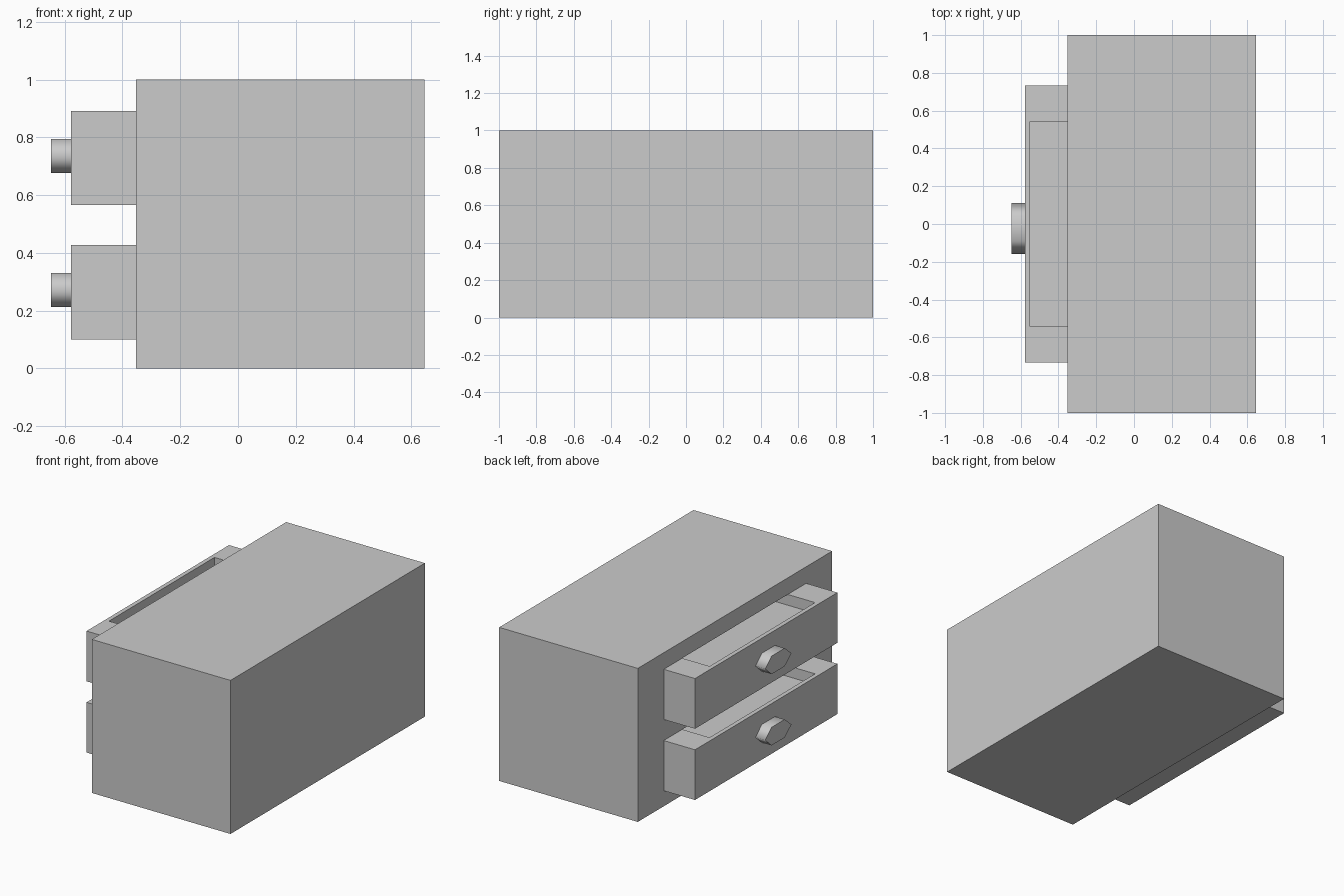
import bpy
import bmesh
from mathutils import Vector

if "Cube" in bpy.data.objects:
    bpy.data.objects.remove(bpy.data.objects["Cube"])

grey = bpy.data.materials.new("plain grey")
grey.use_nodes = True
grey.diffuse_color = (0.6, 0.6, 0.6, 1)
grey.node_tree.nodes["Principled BSDF"].inputs["Base Color"].default_value = (0.6, 0.6, 0.6, 1)


def finish(name, bm):
    """Turn a bmesh into a named, coloured object."""
    bmesh.ops.recalc_face_normals(bm, faces=bm.faces)
    mesh = bpy.data.meshes.new(name)
    bm.to_mesh(mesh)
    bm.free()
    mesh.materials.append(grey)
    obj = bpy.data.objects.new(name, mesh)
    bpy.context.collection.objects.link(obj)
    return obj


def box(low, high):
    """Box between two opposite corners."""
    low, high = Vector(low), Vector(high)
    bm = bmesh.new()
    bmesh.ops.create_cube(bm, size=1)
    for v in bm.verts:
        v.co = (low + high) / 2 + v.co * (high - low)
    return bm


FRONT, BACK = -0.578, 0.3      # drawer extent in depth
HALF_WIDTH, HEIGHT = 0.733, 0.327


def drawer(name, z):
    """Thick box with a shallow tray sunk in its top."""
    bm = box((FRONT, -HALF_WIDTH, z), (BACK, HALF_WIDTH, z + HEIGHT))
    bm.faces.ensure_lookup_table()
    bm.normal_update()
    top = max(bm.faces, key=lambda f: f.calc_center_median().z)
    bmesh.ops.inset_individual(bm, faces=[top], thickness=0.04)
    for v in top.verts:
        v.co.y = 0.543 if v.co.y > 0 else -0.543
    bmesh.ops.inset_individual(bm, faces=[top], thickness=0, depth=-0.07)
    return finish(name, bm)


def handle(name, z):
    """Stretched hexagonal knob with softly shaded sides."""
    profile = [(0.11, 0), (0.045, 0.059), (-0.09, 0.059),
               (-0.16, 0), (-0.09, -0.059), (0.045, -0.059)]
    bm = bmesh.new()
    cap = bm.faces.new([bm.verts.new((FRONT, y, z + h)) for y, h in profile])
    grown = bmesh.ops.extrude_face_region(bm, geom=[cap], use_keep_orig=True)
    for v in grown["geom"]:
        if isinstance(v, bmesh.types.BMVert):
            v.co.x = -0.648
    for f in bm.faces:
        f.smooth = len(f.verts) == 4
    return finish(name, bm)


# Cabinet body
body = finish("cabinet_body", box((-0.353, -1, 0), (0.646, 1, 1)))

# Drawers, handles and the slots they slide in
for level, z in (("lower", 0.101), ("upper", 0.565)):
    slot = finish(level + "_slot_cutter",
                  box((FRONT, -HALF_WIDTH, z), (BACK, HALF_WIDTH, z + HEIGHT)))
    slot.hide_render = True
    cut = body.modifiers.new(level + "_slot", "BOOLEAN")
    cut.operation = "DIFFERENCE"
    cut.solver = "EXACT"
    cut.object = slot
    with bpy.context.temp_override(object=body, active_object=body):
        bpy.ops.object.modifier_apply(modifier=cut.name)
    bpy.data.objects.remove(slot)
    drawer(level + "_drawer", z)
    handle(level + "_handle", z + 0.17)
